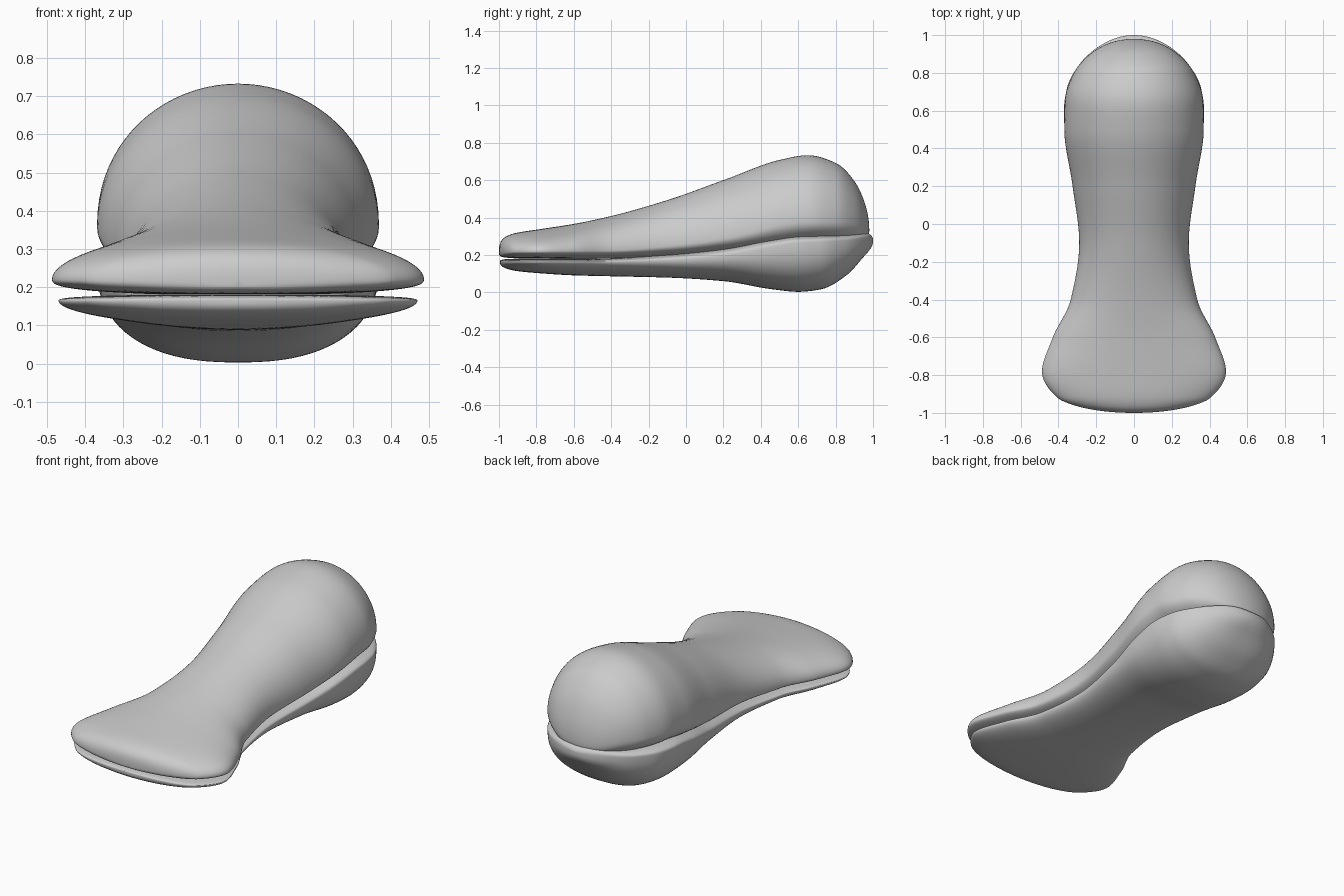
import bpy, bmesh, math

if "Cube" in bpy.data.objects:
    bpy.data.objects.remove(bpy.data.objects["Cube"])

# Stations: y, half width, top z, z of widest line, bottom z
UPPER = [
    (-1.0, 0.0, .225, .22, .205), (-.99, .17, .272, .22, .192), (-.965, .30, .297, .22, .186),
    (-.92, .405, .315, .22, .183), (-.78, .487, .338, .22, .181), (-.6, .43, .366, .222, .179),
    (-.4, .335, .408, .226, .178), (-.1, .29, .493, .25, .185), (.2, .325, .600, .29, .200),
    (.5, .369, .708, .36, .225), (.65, .366, .733, .38, .245), (.8, .318, .692, .38, .255),
    (.9, .232, .595, .37, .265), (.96, .125, .465, .345, .28), (.98, 0.0, .33, .33, .33)]
LOWER = [
    (-.995, 0.0, .168, .165, .160), (-.985, .17, .174, .165, .140), (-.96, .30, .178, .165, .127),
    (-.91, .395, .180, .165, .115), (-.78, .470, .181, .165, .102), (-.6, .415, .181, .165, .091),
    (-.4, .325, .184, .165, .086), (-.1, .287, .205, .173, .079), (.2, .322, .240, .197, .060),
    (.45, .364, .290, .240, .018), (.6, .371, .308, .265, .003), (.72, .355, .310, .270, .016),
    (.85, .285, .312, .275, .085), (.95, .17, .320, .280, .190), (1.0, 0.0, .285, .28, .275)]


def interpolate(ts, vs, t):
    """Monotone cubic interpolation of vs over ts."""
    d = [(vs[i + 1] - vs[i]) / (ts[i + 1] - ts[i]) for i in range(len(ts) - 1)]
    m = [d[0]] + [2 * a * b / (a + b) if a * b > 0 else 0 for a, b in zip(d, d[1:])] + [d[-1]]
    i = max(0, min(len(d) - 1, sum(t >= q for q in ts) - 1))
    h = ts[i + 1] - ts[i]
    s = (t - ts[i]) / h
    return (vs[i] * (1 + 2 * s) * (1 - s) ** 2 + vs[i + 1] * s * s * (3 - 2 * s)
            + h * (m[i] * s * (1 - s) ** 2 + m[i + 1] * s * s * (s - 1)))


def power(v, n):
    return math.copysign(abs(v) ** (2 / n), v)


def loft(name, rows, n_top, n_bottom, steps=110, sides=80):
    """Skin rounded cross-sections, spaced closer together at the ends."""
    y0, y1 = rows[0][0], rows[-1][0]
    mid, half = (y0 + y1) / 2, (y1 - y0) / 2
    ts = [math.acos(max(-1, min(1, (mid - r[0]) / half))) for r in rows]
    cols = list(zip(*rows))
    bm = bmesh.new()
    start = bm.verts.new((0, y0, rows[0][3]))
    end = bm.verts.new((0, y1, rows[-1][3]))
    rings = []
    for k in range(1, steps):
        t = math.pi * k / steps
        y = mid - half * math.cos(t)
        w, top, zc, bot = (interpolate(ts, c, t) for c in cols[1:])
        f = max(0, min(1, (y + .3) / .8))
        ring = []
        for j in range(sides):
            a = 2 * math.pi * j / sides
            c, s = math.cos(a), math.sin(a)
            n = (n_top if s >= 0 else n_bottom)
            n = n[0] + (n[1] - n[0]) * f
            z = zc + power(s, n) * ((top - zc) if s >= 0 else (zc - bot))
            ring.append(bm.verts.new((w * power(c, n), y, z)))
        rings.append(ring)
    for j in range(sides):
        q = (j + 1) % sides
        bm.faces.new((start, rings[0][j], rings[0][q]))
        bm.faces.new((end, rings[-1][q], rings[-1][j]))
        for a, b in zip(rings, rings[1:]):
            bm.faces.new((a[j], b[j], b[q], a[q]))
    bmesh.ops.recalc_face_normals(bm, faces=bm.faces)
    for face in bm.faces:
        face.smooth = True
    me = bpy.data.meshes.new(name)
    bm.to_mesh(me)
    bm.free()
    ob = bpy.data.objects.new(name, me)
    bpy.context.collection.objects.link(ob)
    return ob


# Upper and lower halves of the bill
loft("upper_bill", UPPER, (2, 2), (2.6, 2.2))
loft("lower_bill", LOWER, (2.6, 3), (2, 2.4))
